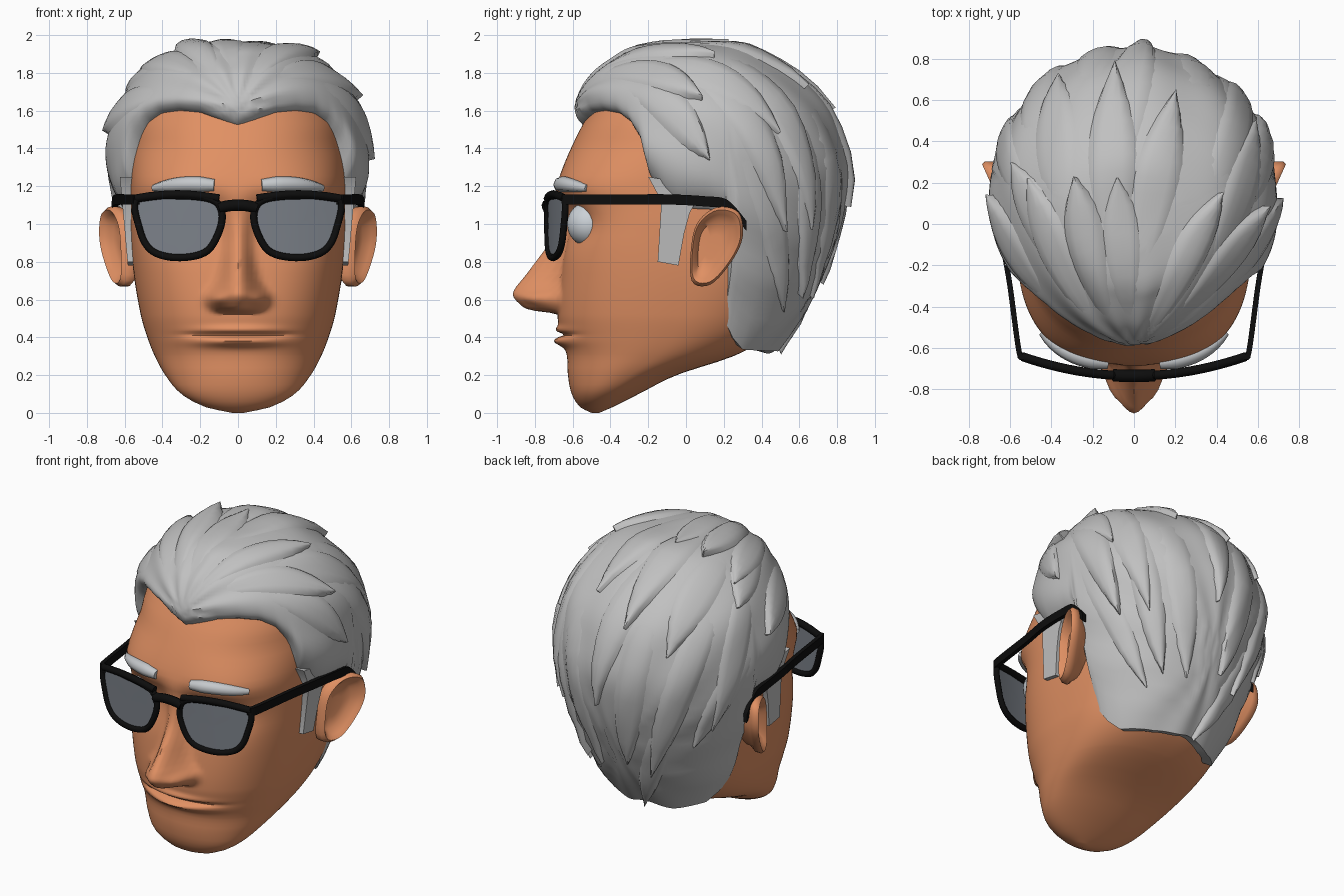
import bpy, bmesh, math, random
from math import sin, cos, radians, exp, pi
from mathutils import Vector
from mathutils.bvhtree import BVHTree

random.seed(4)
cube = bpy.data.objects.get("Cube")
if cube:
    bpy.data.objects.remove(cube, do_unlink=True)


def material(name, color):
    m = bpy.data.materials.new(name)
    m.use_nodes = True
    m.diffuse_color = (*color, 1)
    m.node_tree.nodes["Principled BSDF"].inputs["Base Color"].default_value = (*color, 1)
    return m


SKIN = material("warm skin", (0.75, 0.28, 0.125))
HAIR = material("grey hair", (0.53, 0.53, 0.53))
BROW = material("pale brow", (0.56, 0.58, 0.6))
EYE = material("eye white", (0.6, 0.64, 0.68))
BLACK = material("black frame", (0.004, 0.004, 0.004))
LENS = material("smoked lens", (0.2, 0.22, 0.25))


def smooth(obj, mat, angle=40):
    obj.data.materials.clear()
    obj.data.materials.append(mat)
    bpy.ops.object.select_all(action="DESELECT")
    obj.select_set(True)
    bpy.context.view_layer.objects.active = obj
    bpy.ops.object.shade_smooth_by_angle(angle=radians(angle))


def grid(rings, bm=None, caps=(True, True)):
    """Skin a list of equally long closed point rows."""
    bm = bm or bmesh.new()
    rows = [[bm.verts.new(p) for p in r] for r in rings]
    n = len(rows[0])
    for a, b in zip(rows, rows[1:]):
        for i in range(n):
            j = (i + 1) % n
            bm.faces.new((a[i], a[j], b[j], b[i]))
    for row, cap in ((rows[0], caps[0]), (rows[-1], caps[1])):
        if cap:
            bm.faces.new(row)
    return bm


def finish(name, bm, mat, angle=40):
    bmesh.ops.recalc_face_normals(bm, faces=bm.faces)
    me = bpy.data.meshes.new(name)
    bm.to_mesh(me)
    bm.free()
    obj = bpy.data.objects.new(name, me)
    bpy.context.collection.objects.link(obj)
    smooth(obj, mat, angle)


def sample(table, z):
    """Smooth interpolation of table rows keyed by their first value."""
    z = min(max(z, table[0][0]), table[-1][0])
    k = 0
    while k < len(table) - 2 and table[k + 1][0] < z:
        k += 1
    p, q = table[k], table[k + 1]
    o, r = table[max(k - 1, 0)], table[min(k + 2, len(table) - 1)]
    h = q[0] - p[0]
    u = (z - p[0]) / h
    out = []
    for c in range(1, len(p)):
        m0 = (q[c] - o[c]) / (q[0] - o[0]) * h
        m1 = (r[c] - p[c]) / (r[0] - p[0]) * h
        d = q[c] - p[c]
        out.append(p[c] + u * (m0 + u * (3 * d - 2 * m0 - m1 + u * (m0 + m1 - 2 * d))))
    return out


def catmull(pts, n=5, closed=True):
    pts = [Vector(p) for p in pts]
    ext = [pts[-1]] + pts + pts[:2] if closed else [pts[0]] + pts + [pts[-1]]
    out = []
    for a, b, c, d in zip(ext, ext[1:], ext[2:], ext[3:]):
        for i in range(n):
            u = i / n
            out.append(b + (c - a) * (u / 2) + (a * 2 - b * 5 + c * 4 - d) * (u * u / 2)
                       + (b * 3 - a - c * 3 + d) * (u ** 3 / 2))
    return out if closed else out + [pts[-1]]


def oval(front, back, mid, w, t, n):
    c, s = cos(t), sin(t)
    r = (abs(c) ** n + abs(s) ** n) ** (-1 / n)
    return w * c * r, mid + s * r * (mid - front if s < 0 else back - mid)


def bump(v, width):
    return exp(-(v / width) ** 2)


def tube(name, pts, radius, mat, closed=False, taper=None):
    cu = bpy.data.curves.new(name, "CURVE")
    cu.dimensions = "3D"
    cu.bevel_depth, cu.bevel_resolution, cu.use_fill_caps = radius, 2, True
    sp = cu.splines.new("POLY")
    sp.points.add(len(pts) - 1)
    for i, p in enumerate(pts):
        sp.points[i].co = (*p, 1)
        sp.points[i].radius = taper(i / (len(pts) - 1)) if taper else 1
    sp.use_cyclic_u = closed
    obj = bpy.data.objects.new(name, cu)
    bpy.context.collection.objects.link(obj)
    bpy.ops.object.select_all(action="DESELECT")
    obj.select_set(True)
    bpy.context.view_layer.objects.active = obj
    bpy.ops.object.convert(target="MESH")
    smooth(bpy.context.view_layer.objects.active, mat, 50)


# Head: height, front, back, widest point, half width
HEAD = [(0, -.5, -.46, -.48, .03), (.03, -.56, -.39, -.47, .17), (.1, -.605, -.25, -.42, .3),
        (.2, -.625, -.05, -.3, .385), (.3, -.63, .25, -.18, .44), (.4, -.66, .42, -.1, .48),
        (.52, -.68, .5, -.05, .515), (.76, -.66, .6, 0, .555), (1, -.62, .7, 0, .57),
        (1.1, -.64, .72, 0, .57), (1.18, -.68, .74, 0, .57), (1.25, -.67, .74, 0, .57),
        (1.42, -.6, .72, .05, .56), (1.57, -.52, .65, .05, .53), (1.75, -.38, .5, .05, .4),
        (1.85, -.1, .2, .05, .1)]
# Nose: height, projection, half width
NOSE = [(.525, 0, .14), (.545, .145, .16), (.575, .2, .18), (.62, .24, .19), (.66, .232, .17),
        (.7, .205, .145), (.76, .165, .12), (.9, .09, .1), (1, .07, .11), (1.12, .03, .14), (1.2, 0, .14)]


def face_point(z, t):
    box = 2 + .8 * min(1, z / .9) - .5 * min(1, max(0, z - 1.2) * 5)
    x, y = oval(*sample(HEAD, z), t, box)
    if sin(t) < 0:
        depth, width = sample(NOSE, z)
        if abs(x) < width:
            y -= max(0, depth) * (1 + cos(pi * x / width)) / 2
        y -= .06 * bump(abs(x) - .115, .045) * bump(z - .6, .04)
        y -= (.045 * bump(z - .378, .026) + .02 * bump(z - .44, .02)) * bump(x, .2)
        y += .03 * bump(z - .414, .01) * exp(-(x / .26) ** 4)
        y += .05 * bump(abs(x) - .3, .13) * bump(z - 1, .1)
    return x, y, z


levels = [0, .005, .015] + [.03 * i for i in range(1, 10)]
levels += [.3 + .01 * i for i in range(40)] + [.7 + 1.15 * i / 29 for i in range(30)]
SEG = 144
head_bm = grid([[face_point(z, 2 * pi * i / SEG) for i in range(SEG)] for z in levels])
head_tree = BVHTree.FromBMesh(head_bm)
finish("head", head_bm, SKIN, 55)

# Hair cap: height, front, back, widest point, half width
CAP = [(.3, -.4, .49, .1, .42), (.44, -.5, .58, .1, .48), (.6, -.6, .67, .1, .54),
       (.9, -.6, .79, .1, .63), (1.1, -.6, .84, .1, .68), (1.28, -.6, .86, .1, .7),
       (1.45, -.6, .82, .1, .69), (1.63, -.59, .74, .1, .635), (1.79, -.5, .58, .1, .52),
       (1.89, -.37, .42, .08, .4), (1.94, -.27, .32, .05, .27), (1.965, -.1, .2, .05, .08)]
# Hairline: angle from the forehead round to the nape, height
EDGE = [(-90, 1.5), (-80, 1.545), (-70, 1.585), (-58, 1.595), (-46, 1.58), (-38, 1.53), (-31, 1.42),
        (-27, 1.23), (-19, 1.12), (-13, 1.08), (2, 1.08), (10, 1.04), (13, .48), (20, .4),
        (30, .34), (60, .32), (90, .34)]
CENTRE = Vector((0, .1, 1.2))
POLE = Vector((0, -.86, .51))
UP = Vector((0, .51, .86))


def hairline(angle):
    for (a, x), (b, y) in zip(EDGE, EDGE[1:]):
        if angle <= b:
            return x + (y - x) * (angle - a) / (b - a)
    return EDGE[-1][1]


def cap_point(v, t):
    low = hairline(math.degrees(math.asin(sin(t))))
    z = low + (1.965 - low) * (1 - v ** 1.7)
    p = Vector((*oval(*sample(CAP, z), t, 2), z)) - CENTRE
    p *= 1 + .008 * sin(13 * math.atan2(p.x, p.dot(UP))) * min(1, v * 3)
    hug = 1 - (.13 if sin(t) < .2 else .05) * v ** 16
    return CENTRE + Vector((p.x * hug, p.y * hug, p.z))


ROWS, COLS = 32, 200
outer = [[cap_point(.06 + .94 * k / ROWS, 2 * pi * i / COLS) for i in range(COLS)]
         for k in range(ROWS + 1)]
cap_tree = BVHTree.FromBMesh(grid(outer, caps=(True, False)))
tuck = [(p.x * .85, .1 + (p.y - .1) * .85, p.z + .02) for p in outer[-1]]
finish("hair_cap", grid(outer + [tuck], caps=(True, False)), HAIR, 45)


# Broad locks swept back from the forehead and down to the nape
def lock(bm, phi, start, length, drift, height):
    steps, across = 10, 7
    rows = []
    for k in range(steps + 1):
        u = k / steps
        s, f = radians(start + length * u), radians(phi + drift * u)
        side = Vector((cos(f), 0, 0)) - UP * sin(f)
        d = POLE * cos(s) + (UP * cos(f) + Vector((1, 0, 0)) * sin(f)) * sin(s)
        d += Vector((0, -.4, -.8)) * ((1 - cos(s)) / 2) ** 2
        half = (.02 + .21 * sin(s)) * (.6 + .8 * u) * (1 - u ** 2.5) + .006
        row = []
        for i in range(across):
            w = 2 * i / (across - 1) - 1
            dd = (d.normalized() + side * (w * half)).normalized()
            hit = cap_tree.ray_cast(CENTRE, dd)[0]
            if hit is None:
                return
            row.append(hit + dd * (-.02 + (.02 + height * u) * (1 - w ** 4)))
        rows.append(row)
    grid(rows, bm)


locks = bmesh.new()
for layer, start in enumerate((15, 42, 68, 94, 120)):
    for phi in range(-120, 121, 24):
        lock(locks, phi + 12 * (layer % 2) + random.uniform(-7, 7), start + random.uniform(-4, 9),
             random.uniform(38, 58), random.uniform(-10, 10), random.uniform(.025, .05))
finish("hair_locks", locks, HAIR, 45)

# Paired parts
BURN = [(-.2, 1.25), (-.13, 1.12), (-.15, .8), (-.04, .78), (-.01, .95), (.02, 1.06), (.1, 1.2)]
EAR = [(.03, .7), (.03, .9), (.07, 1.02), (.17, 1.09), (.28, 1.06), (.3, .93), (.24, .8), (.13, .68)]
EAR_RINGS = [(.7, -.22), (.85, -.06), (1, -.03), (1, .01), (.92, .03), (.8, .01), (.65, -.025), (.3, -.03)]
RIM = [(.535, 1.13), (.52, .97), (.47, .87), (.38, .828), (.26, .825), (.16, .86), (.1, .96),
       (.085, 1.06), (.14, 1.13), (.33, 1.15)]
ARM = [(.53, -.645, 1.13), (.555, -.625, 1.13), (.6, -.3, 1.13), (.635, -.09, 1.13),
       (.65, .1, 1.12), (.655, .22, 1.1), (.66, .32, .99)]


def on_glasses(x, z):
    return x, -.735 + .32 * x * x, z


def brow_taper(u):
    return (.75 + .25 * min(1, 4 * u)) * (1 - .55 * u ** 4)


for side, label in ((1, "left"), (-1, "right")):
    burn = [[(side * (.545 + .09 * (z - .8) + off), y, z) for y, z in BURN] for off in (-.05, .04)]
    finish(label + "_sideburn", grid(burn), HAIR)

    outline, mid = catmull(EAR), Vector((.14, .88))
    rings = []
    for scale, off in EAR_RINGS:
        pts = [mid + (p - mid) * scale for p in outline]
        rings.append([(side * (.575 + .45 * p.x + off), p.x, p.y) for p in pts])
    finish(label + "_ear", grid(rings), SKIN, 60)

    bpy.ops.mesh.primitive_uv_sphere_add(segments=24, ring_count=16, radius=.12,
                                         location=(side * .29, -.51, 1))
    eye = bpy.context.object
    eye.name = label + "_eye"
    smooth(eye, EYE)

    # Brow laid along the face surface
    brow = []
    for i in range(13):
        u = i / 12
        x, z = side * (.125 + .32 * u), 1.205 + .012 * sin(pi * u) - .015 * u
        hit = head_tree.ray_cast(Vector((x, -2, z)), Vector((0, 1, 0)))[0]
        brow.append(hit + Vector((0, .005, 0)))
    tube(label + "_eyebrow", brow, .042, BROW, taper=brow_taper)

    # Glasses
    rim = catmull(RIM)
    tube(label + "_rim", [on_glasses(side * p.x, p.y) for p in rim], .019, BLACK, closed=True)
    bar = [on_glasses(side * (.1 + .044 * i), 1.135 + .022 * sin(pi * i / 10)) for i in range(11)]
    tube(label + "_top_bar", bar, .022, BLACK)
    mid = Vector((.31, .99))
    lens = [[on_glasses(side * q.x, q.y) for q in (mid + (p - mid) * k for p in rim)]
            for k in (1, .7, .4, .1)]
    finish(label + "_lens", grid(lens, caps=(False, True)), LENS)
    arm = [[(side * (p.x + dx), p.y, p.z + dz) for dx, dz in
            ((-.013, -.027), (.013, -.027), (.013, .027), (-.013, .027))]
           for p in catmull(ARM, closed=False)]
    finish(label + "_temple_arm", grid(arm), BLACK)

tube("glasses_bridge", [on_glasses(.02 * i, 1.1 - 1.5 * (.02 * i) ** 2) for i in range(-5, 6)],
     .03, BLACK)
